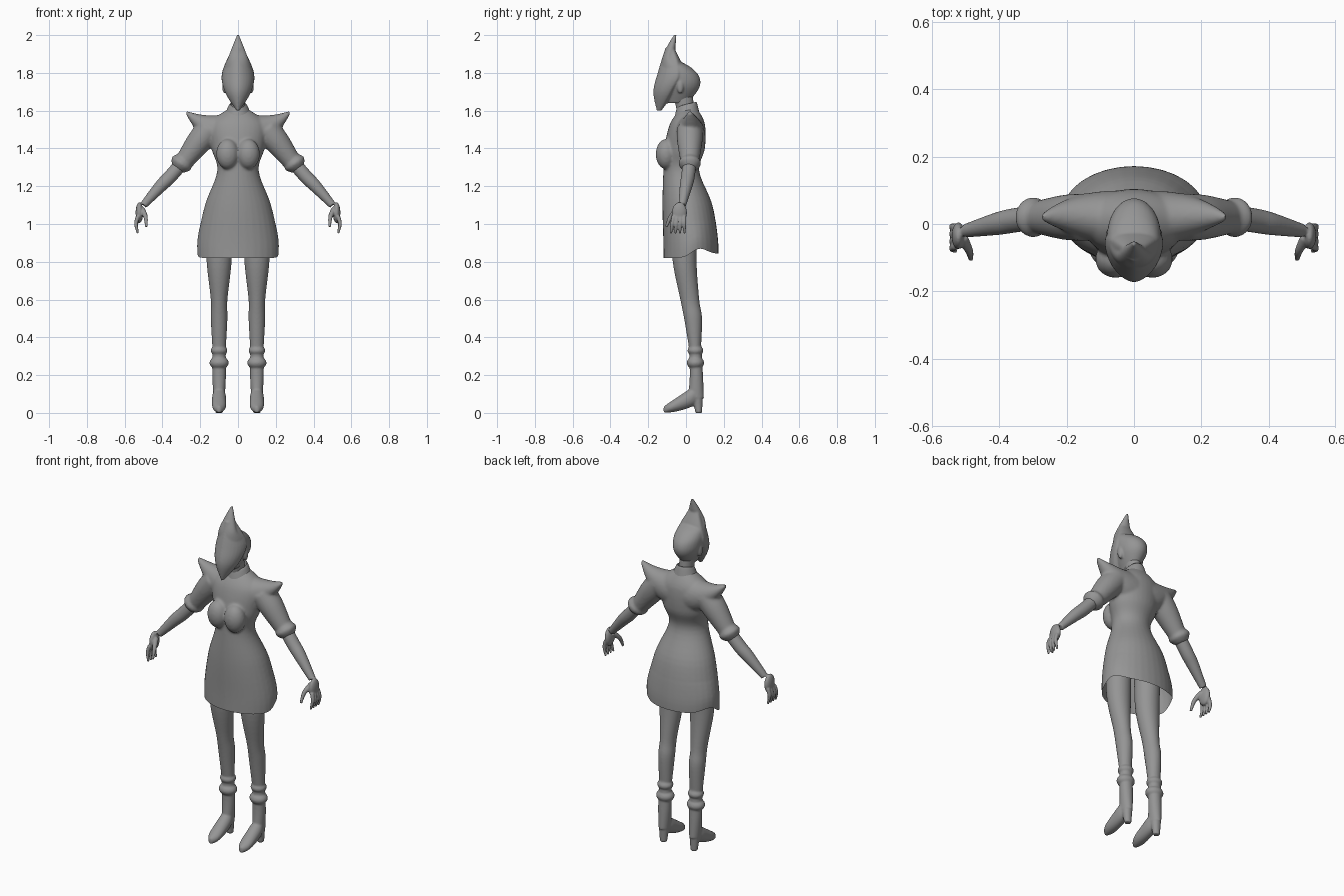
import bpy, bmesh, math
from mathutils import Vector, Matrix

if "Cube" in bpy.data.objects:
    bpy.data.objects.remove(bpy.data.objects["Cube"])

shade = 0.3
grey = bpy.data.materials.new("plain grey")
grey.use_nodes = True
grey.diffuse_color = (shade, shade, shade, 1)
grey.node_tree.nodes["Principled BSDF"].inputs["Base Color"].default_value = grey.diffuse_color

SIDES = 32
angles = [2 * math.pi * i / SIDES for i in range(SIDES)]
circle = [(math.cos(a), math.sin(a)) for a in angles]


def smooth_rows(rows, steps=6):
    """Smooth curve through rows of numbers."""
    out = []
    last = len(rows) - 1
    for i in range(last):
        neighbours = zip(rows[max(i - 1, 0)], rows[i], rows[i + 1], rows[min(i + 2, last)])
        neighbours = list(neighbours)
        for step in range(steps):
            t = step / steps
            out.append([b + t / 2 * (c - a + t * (2 * a - 5 * b + 4 * c - d + t * (3 * (b - c) + d - a)))
                        for a, b, c, d in neighbours])
    out.append(list(rows[last]))
    return out


def skin(bm, rings, caps=True):
    """Faces between neighbouring rings."""
    loops = [[bm.verts.new(point) for point in ring] for ring in rings]
    for low, high in zip(loops, loops[1:]):
        for i in range(SIDES):
            bm.faces.new((low[i - 1], low[i], high[i], high[i - 1]))
    if caps:
        bm.faces.new(loops[0])
        bm.faces.new(loops[-1])


def stack(bm, rows, centre=0, widest=0.5, pinch=1, tilt=0, caps=True):
    """Level rings from rows of height, front, back and half width."""
    rings = []
    for height, front, back, width in smooth_rows(rows):
        middle = front + widest * (back - front)
        ring = []
        for c, s in circle:
            power = pinch if s < 0 else 1
            reach = middle - front if s < 0 else back - middle
            x = centre + math.copysign(abs(c) ** power, c) * width
            ring.append((x, middle + s * reach, height + tilt * s))
        rings.append(ring)
    skin(bm, rings, caps)


def tube(bm, rows, side=1):
    """Round limb from rows of x, y, z and radius."""
    rows = smooth_rows(rows)
    centres = [Vector((side * x, y, z)) for x, y, z, radius in rows]
    rings = []
    for i, row in enumerate(rows):
        along = centres[min(i + 1, len(rows) - 1)] - centres[max(i - 1, 0)]
        across = along.cross(Vector((0, 1, 0))).normalized()
        depth = along.cross(across).normalized()
        rings.append([centres[i] + row[-1] * (across * c + depth * s) for c, s in circle])
    skin(bm, rings)


def ball(bm, centre, size):
    matrix = Matrix.Translation(centre) @ Matrix.Diagonal((*size, 1))
    bmesh.ops.create_uvsphere(bm, u_segments=SIDES, v_segments=SIDES // 2, radius=1, matrix=matrix)


def finish(name, bm, voxel=0, mirror=False):
    """Make the object, blend overlapping pieces and bake the modifiers."""
    bmesh.ops.recalc_face_normals(bm, faces=bm.faces)
    mesh = bpy.data.meshes.new(name)
    bm.to_mesh(mesh)
    bm.free()
    part = bpy.data.objects.new(name, mesh)
    bpy.context.collection.objects.link(part)
    if voxel:
        blend = part.modifiers.new("blend", "REMESH")
        blend.mode = "VOXEL"
        blend.voxel_size = voxel
        soften = part.modifiers.new("soften", "SMOOTH")
        soften.iterations = 5
    if mirror:
        part.modifiers.new("mirror", "MIRROR")
    bpy.context.view_layer.update()
    graph = bpy.context.evaluated_depsgraph_get()
    baked = bpy.data.meshes.new_from_object(part.evaluated_get(graph))
    part.modifiers.clear()
    part.data = baked
    baked.materials.clear()
    baked.materials.append(grey)
    for face in baked.polygons:
        face.use_smooth = True
        face.material_index = 0
    return part


# Dress body
bm = bmesh.new()
stack(bm, [(.75, -.12, .17, .21), (.9, -.12, .17, .215), (1.1, -.125, .14, .175), (1.28, -.12, .07, .11),
           (1.4, -.115, .1, .14), (1.53, -.085, .1, .15), (1.61, -.03, .06, .05)])
for side in (1, -1):
    # Bust
    ball(bm, (side * .055, -.105, 1.37), (.06, .055, .08))
    # Shoulder swept out to a raised point
    rings = []
    for step in range(SIDES + 1):
        t = step / SIDES
        low, high = 1.38 + .2 * t ** 2.5, 1.6 - .1 * t * (1 - t)
        front, back = .09 * t ** 1.5 - .08, .1 - .07 * t ** 3
        rings.append([(side * .275 * t, (front + back + (back - front) * s) / 2,
                       (low + high + (high - low) * c) / 2) for c, s in circle])
    skin(bm, rings)
    # Sleeve and rolled cuff
    tube(bm, [(.15, .02, 1.5, .07), (.21, .02, 1.43, .066), (.3, .02, 1.31, .045)], side)
    tube(bm, [(.28, .02, 1.35, .04), (.3, .02, 1.32, .06), (.32, .02, 1.29, .035)], side)
dress = finish("dress", bm, .0075)

# Open the skirt and raise its hem at the sides
hem = .82
bm = bmesh.new()
bm.from_mesh(dress.data)
bmesh.ops.bisect_plane(bm, geom=bm.verts[:] + bm.edges[:] + bm.faces[:],
                       plane_co=(0, 0, hem), plane_no=(0, 0, -1), clear_outer=True)
for vert in bm.verts:
    y = vert.co.y
    lift = .04 * math.exp(-((y - .07) / .06) ** 2) + max(0, y) / 8
    vert.co.z += lift * max(0, 1 - (vert.co.z - hem) / .2)
bm.to_mesh(dress.data)
bm.free()

# Head: crested skull, pointed face mask and ears
bm = bmesh.new()
stack(bm, [(2, -.065, -.05, .006), (1.94, -.1, -.055, .03), (1.88, -.125, -.055, .053), (1.83, -.135, .025, .075),
           (1.78, -.14, .07, .08), (1.72, -.13, .07, .07), (1.64, -.1, .01, .03)])
stack(bm, [(1.93, -.11, -.06, .03), (1.8, -.15, -.01, .085), (1.7, -.173, -.06, .07), (1.6, -.155, -.13, .008)],
      widest=.75, pinch=1.2)
for side in (1, -1):
    ball(bm, (side * .07, -.03, 1.73), (.014, .018, .04))
finish("head", bm, .005)

# Neck
bm = bmesh.new()
stack(bm, [(1.56, -.04, .045, .036), (1.7, -.07, .035, .04)])
finish("neck", bm)

# Collar, higher at the back
bm = bmesh.new()
stack(bm, [(1.58, -.06, .07, .07), (1.635, -.045, .055, .043), (1.59, -.04, .05, .036)], tilt=.012, caps=False)
finish("collar", bm)

# Arms: forearm, palm, fingers and thumb
bm = bmesh.new()
tube(bm, [(.29, .02, 1.33, .036), (.36, .01, 1.25, .036), (.41, 0, 1.2, .033), (.5, -.02, 1.1, .02)])
ball(bm, (.522, -.035, 1.06), (.02, .04, .055))
for finger in range(4):
    base, tip = .019 * finger - .066, .024 * finger - .08
    tube(bm, [(.53, base, 1.04, .011), (.54, (base + tip) / 2, 1, .01), (.53, tip, .95, .006)])
tube(bm, [(.51, -.04, 1.08, .016), (.49, -.08, 1.04, .012), (.485, -.105, .985, .007)])
finish("arms", bm, .004, mirror=True)

# Legs
leg = .1
bm = bmesh.new()
stack(bm, [(1, -.08, .06, .07), (.8, -.07, .056, .066), (.6, -.03, .07, .044), (.5, -.01, .085, .044),
           (.35, .015, .08, .036)], leg)
# Boot shaft, two rolled cuffs and heel
stack(bm, [(.37, .015, .08, .034), (.2, .02, .09, .036), (.08, .01, .095, .03)], leg)
ball(bm, (leg, .05, .33), (.044, .042, .03))
ball(bm, (leg, .05, .265), (.051, .046, .035))
stack(bm, [(0, .05, .085, .02), (.1, .03, .09, .03)], leg)
# Foot, rising from the toe to the ankle
rings = []
for step in range(1, SIDES):
    t = step / SIDES
    low, high = .06 * t * t, .03 + .14 * t
    width = .038 * (1 - (1 - 2 * t) ** 4)
    rings.append([(leg + width * c, .21 * t - .125, (low + high + (high - low) * s) / 2) for c, s in circle])
skin(bm, rings)
finish("legs_and_boots", bm, .005, mirror=True)
